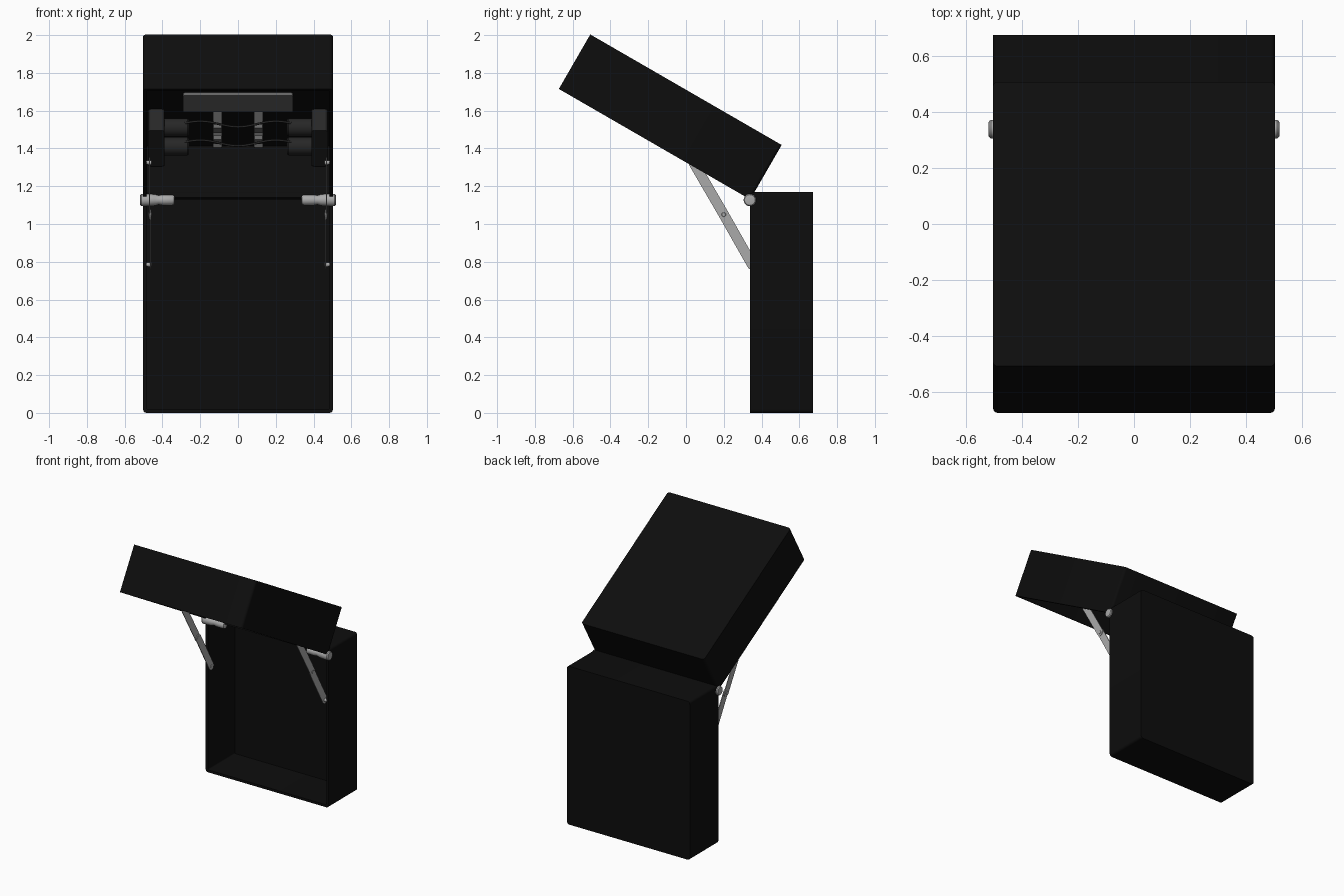
import bpy, bmesh, math
from mathutils import Vector

if "Cube" in bpy.data.objects:
    bpy.data.objects.remove(bpy.data.objects["Cube"])

L, D, T = 1.17, 0.333, 0.018          # shell length, depth, wall
HY, HZ = 0.34, 1.13                   # hinge line
C, S = math.cos(math.radians(30)), 0.5


def mat(name, v):
    m = bpy.data.materials.new(name)
    m.diffuse_color = (v, v, v, 1)
    m.use_nodes = True
    m.node_tree.nodes["Principled BSDF"].inputs["Base Color"].default_value = m.diffuse_color
    return m


BLACK = mat("black_shell", 0.004)
DARK = mat("dark_plastic", 0.02)
MID = mat("mid_grey", 0.13)
STEEL = mat("steel", 0.4)
PALE = mat("pale_strap", 0.75)


def in_case(x, s, d):
    return Vector((x, HY + d, s))


def in_lid(x, s, d):
    return Vector((x, HY - C * s + S * d, HZ + S * s + C * d))


def finish(bm, name, m, smooth=False):
    bmesh.ops.recalc_face_normals(bm, faces=bm.faces)
    me = bpy.data.meshes.new(name)
    bm.to_mesh(me)
    bm.free()
    me.materials.append(m)
    ob = bpy.data.objects.new(name, me)
    bpy.context.collection.objects.link(ob)
    if smooth:
        bpy.context.view_layer.objects.active = ob
        ob.select_set(True)
        bpy.ops.object.shade_smooth_by_angle(angle=math.radians(35))
        ob.select_set(False)
    return ob


def rounded(x0, x1, s0, s1, r, n=4):
    pts = []
    for k, (cx, cs) in enumerate([(x1 - r, s1 - r), (x0 + r, s1 - r), (x0 + r, s0 + r), (x1 - r, s0 + r)]):
        for i in range(n + 1):
            a = math.pi / 2 * (k + i / n)
            pts.append((cx + r * math.cos(a), cs + r * math.sin(a)))
    return pts


def rings(name, loops, m, smooth=False, closed_ends=True):
    bm = bmesh.new()
    vs = [[bm.verts.new(p) for p in lp] for lp in loops]
    for a, b in zip(vs, vs[1:]):
        for i in range(len(a)):
            j = (i + 1) % len(a)
            bm.faces.new((a[i], a[j], b[j], b[i]))
    if closed_ends:
        bm.faces.new(vs[0])
        bm.faces.new(vs[-1])
    return finish(bm, name, m, smooth)


def tray(name, f):
    o = rounded(-0.502, 0.502, 0, L, 0.018)
    i = rounded(-0.502 + T, 0.502 - T, T, L - T, 0.008)
    rings(name, [[f(x, s, d) for x, s in p] for p, d in ((o, D), (o, 0), (i, 0), (i, D - T))], BLACK, True)


def block(name, f, x0, x1, s0, s1, d0, d1, m, r=0.004):
    p = rounded(x0, x1, s0, s1, r, 2)
    rings(name, [[f(x, s, d) for x, s in p] for d in (d0, d1)], m)


# profile (x, radius) turned around an axis parallel to x
def turned(name, y, z, prof, m, n=24):
    rings(name, [[Vector((x, y + r * math.cos(2 * math.pi * i / n), z + r * math.sin(2 * math.pi * i / n)))
                  for i in range(n)] for x, r in prof], m, True)


# flat bar with round ends, lying in a plane of constant x
def link_bar(name, a, b, w, x0, x1, m):
    a, b = Vector(a), Vector(b)
    ang = math.atan2(b.y - a.y, b.x - a.x)
    p = []
    for c, base in ((b, ang - math.pi / 2), (a, ang + math.pi / 2)):
        for i in range(9):
            t = base + math.pi * i / 8
            p.append((c.x + w * math.cos(t), c.y + w * math.sin(t)))
    rings(name, [[Vector((x, y, z)) for y, z in p] for x in (x0, x1)], m)


# case and raised lid
tray("case_body", in_case)
tray("case_lid", in_lid)

top, mid, low = (0.04, 1.325), (0.2, 1.05), (0.35, 0.785)
for k, side in ((-1, "left"), (1, "right")):
    # folding lid stay, two links with rivets
    link_bar(f"{side}_stay_upper", top, mid, 0.027, k * 0.467, k * 0.471, STEEL)
    link_bar(f"{side}_stay_lower", mid, low, 0.027, k * 0.461, k * 0.4665, STEEL)
    for i, (y, z) in enumerate((top, mid, low)):
        x1 = 0.474 if i == 1 else 0.486
        turned(f"{side}_stay_rivet_{i}", y, z,
               [(k * x, r) for x, r in ((0.457, 0.006), (0.459, 0.012), (0.472, 0.012), (x1, 0.010))], STEEL, 12)
    # hinge barrel with waisted knuckles
    turned(f"{side}_hinge_barrel", 0.338, 1.127,
           [(k * x, r) for x, r in ((0.335, 0.016), (0.34, 0.024), (0.35, 0.028), (0.40, 0.028), (0.42, 0.024),
                                    (0.44, 0.03), (0.48, 0.033), (0.51, 0.033), (0.517, 0.028), (0.519, 0.018))], STEEL)
    # end blocks in the lid with two cylinders each
    xs = sorted((k * 0.388, k * 0.476))
    block(f"{side}_lid_block", in_lid, *xs, 0.03, 0.41, 0.185, D - T, DARK, 0.015)
    for i, s in enumerate((0.13, 0.33)):
        c = in_lid(0, s, 0.25)
        turned(f"{side}_lid_cylinder_{i}", c.y, c.z,
               [(k * x, r) for x, r in ((0.39, 0.048), (0.268, 0.048), (0.26, 0.042))], DARK)
    # pale straps and their buckles
    xs = sorted((k * 0.086, k * 0.132))
    block(f"{side}_strap", in_lid, *xs, 0.025, 0.41, 0.303, D - T, PALE)
    for i, s in enumerate((0.10, 0.22)):
        block(f"{side}_strap_loop_{i}", in_lid, *xs, s, s + 0.05, 0.28, 0.305, MID)

# panel on the lid floor
block("lid_panel", in_lid, -0.29, 0.29, 0.41, 0.585, 0.297, D - T, MID, 0.008)

# wavy wires between the cylinders
for w, s in enumerate((0.13, 0.33)):
    cu = bpy.data.curves.new(f"lid_wire_{w}", "CURVE")
    cu.dimensions = "3D"
    cu.bevel_depth = 0.006
    cu.bevel_resolution = 2
    sp = cu.splines.new("POLY")
    sp.points.add(32)
    for i, p in enumerate(sp.points):
        x = -0.34 + 0.68 * i / 32
        q = in_lid(x, s + 0.035 - 0.03 * math.cos(x / 0.2 * math.pi), 0.25)
        p.co = (*q, 1)
    cu.materials.append(DARK)
    bpy.context.collection.objects.link(bpy.data.objects.new(f"lid_wire_{w}", cu))
